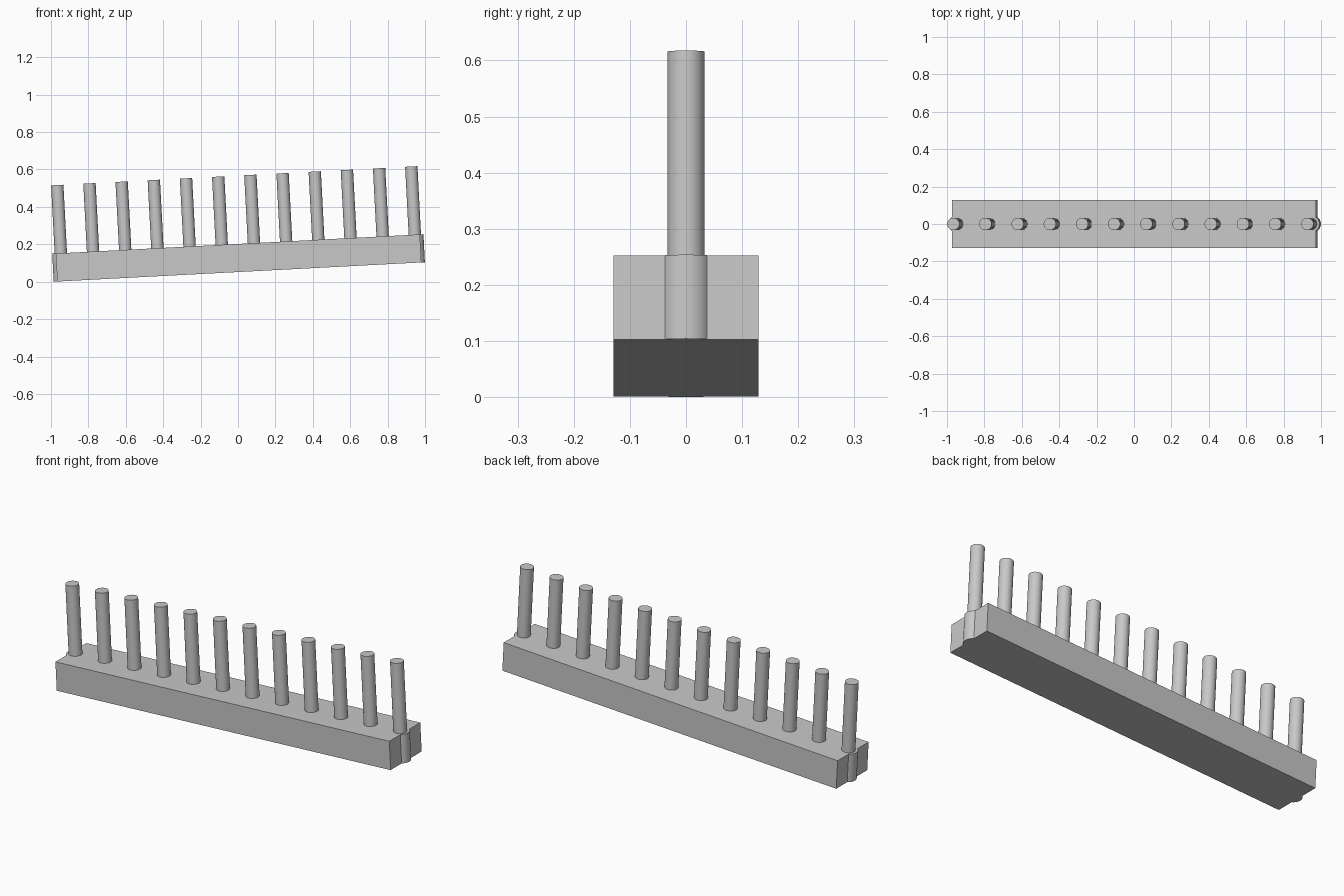
import bpy, bmesh, math
from mathutils import Matrix, Vector

cube = bpy.data.objects.get("Cube")
if cube:
    bpy.data.objects.remove(cube, do_unlink=True)

PINS = 12
PITCH = 0.1723
PIN_R, PIN_TOP = 0.033, 0.515
BAR_X, BAR_Y, BAR_H = 0.9745, 0.129, 0.15
BOSS_R = 0.046
END = PITCH * (PINS - 1) / 2          # axis of the outermost pins

# The whole comb is tilted, its lowest corner resting on the ground
TILT = math.radians(3)
FRAME = Matrix.Translation((0.007, 0, (END + BOSS_R) * math.sin(TILT))) \
    @ Matrix.Rotation(-TILT, 4, 'Y')

grey = bpy.data.materials.new("plain grey")
grey.use_nodes = True
colour = (0.58, 0.58, 0.58, 1)
grey.diffuse_color = colour
grey.node_tree.nodes["Principled BSDF"].inputs["Base Color"].default_value = colour


def prism(name, outline, bottom, top, offset=0.0):
    """Extrude a flat outline upwards and place it in the tilted frame."""
    bm = bmesh.new()
    face = bm.faces.new([bm.verts.new((x, y, bottom)) for x, y in outline])
    moved = bmesh.ops.extrude_face_region(bm, geom=[face])["geom"]
    bmesh.ops.translate(bm, vec=Vector((0, 0, top - bottom)),
                        verts=[v for v in moved if isinstance(v, bmesh.types.BMVert)])
    bmesh.ops.recalc_face_normals(bm, faces=bm.faces)
    mesh = bpy.data.meshes.new(name)
    bm.to_mesh(mesh)
    bm.free()
    mesh.materials.append(grey)
    ob = bpy.data.objects.new(name, mesh)
    bpy.context.collection.objects.link(ob)
    ob.matrix_world = FRAME @ Matrix.Translation((offset, 0, 0))
    bpy.ops.object.select_all(action='DESELECT')
    ob.select_set(True)
    bpy.context.view_layer.objects.active = ob
    bpy.ops.object.shade_smooth_by_angle(angle=math.radians(30))
    return ob


def arc(radius, start, end, steps):
    angles = [start + (end - start) * i / steps for i in range(steps + 1)]
    return [(radius * math.cos(a), radius * math.sin(a)) for a in angles]


# Bar with a rounded boss on each end, concentric with the end pins
half = math.acos((BAR_X - END) / BOSS_R)
right_end = [(BAR_X, -BAR_Y)]
right_end += [(END + x, y) for x, y in arc(BOSS_R, -half, half, 12)]
right_end += [(BAR_X, BAR_Y)]
left_end = [(-x, -y) for x, y in right_end]
prism("bar", right_end + left_end, 0, BAR_H)

# Row of round pins
circle = arc(PIN_R, 0, 2 * math.pi, 32)[:-1]
for i in range(PINS):
    prism(f"pin_{i + 1}", circle, BAR_H - 0.01, PIN_TOP, i * PITCH - END)
